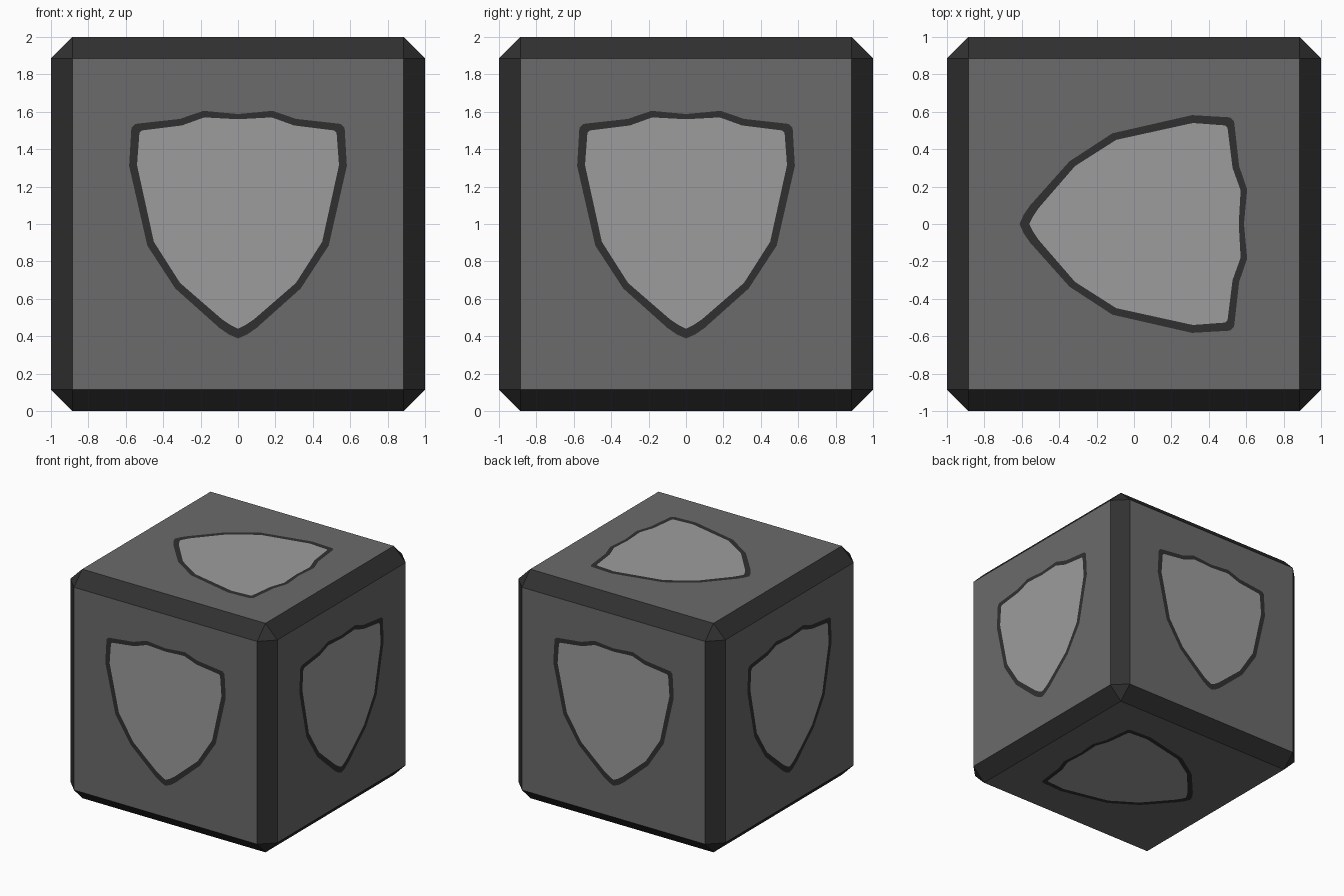
import bpy, bmesh
from mathutils import Vector

if "Cube" in bpy.data.objects:
    bpy.data.objects.remove(bpy.data.objects["Cube"])

CHAMFER = 0.115
H = 1 - CHAMFER            # half size of each flat panel
CENTRE = Vector((0, 0, 1))


def material(name, v):
    m = bpy.data.materials.new(name)
    m.diffuse_color = (v, v, v, 1)
    m.use_nodes = True
    m.node_tree.nodes["Principled BSDF"].inputs["Base Color"].default_value = m.diffuse_color
    return m


DARK = material("charcoal_edge", 0.030)
MID = material("mid_grey_panel", 0.145)
LIGHT = material("light_grey_shield", 0.335)

# Right half of the shield outlines, top centre down to the tip (v is measured from cube centre)
OUTER = [(0, .588), (.185, .605), (.31, .562), (.55, .535), (.57, .515), (.582, .31),
         (.485, -.115), (.335, -.345), (.10, -.555), (.05, -.59), (0, -.612)]
INNER = [(0, .56), (.18, .57), (.30, .527), (.515, .50), (.527, .488), (.54, .315),
         (.45, -.095), (.31, -.315), (.085, -.51), (.04, -.54), (0, -.56)]


def add_object(name, bm, mats):
    mesh = bpy.data.meshes.new(name)
    bm.to_mesh(mesh)
    bm.free()
    for m in mats:
        mesh.materials.append(m)
    ob = bpy.data.objects.new(name, mesh)
    bpy.context.collection.objects.link(ob)
    return ob


# Chamfered edges and corners of the cube, with the six flat sides left open
bm = bmesh.new()
bmesh.ops.create_cube(bm, size=2)
bmesh.ops.bevel(bm, geom=bm.edges[:], offset=CHAMFER, segments=1,
                profile=0.5, affect='EDGES')
bm.normal_update()
flat = [f for f in bm.faces if max(abs(c) for c in f.normal) > 0.99]
bmesh.ops.delete(bm, geom=flat, context='FACES_ONLY')
bmesh.ops.translate(bm, verts=bm.verts[:], vec=CENTRE)
add_object("edge_frame", bm, [DARK])


# One side: panel around the shield, dark shield border, light shield face
def side_panel(name, normal, up):
    n, v = Vector(normal), Vector(up)
    u = v.cross(n)
    bm = bmesh.new()

    def face(points, mat):
        f = bm.faces.new([bm.verts.new(CENTRE + n + u * a + v * b) for a, b in points])
        f.material_index = mat
        f.normal_update()
        if f.normal.dot(n) < 0:
            f.normal_flip()

    for s in (1, -1):
        out = [(s * a, b) for a, b in OUTER]
        inn = [(s * a, b) for a, b in INNER]
        face([(0, H), (s * H, H), (s * H, -H), (0, -H)] + out[::-1], 0)
        for i in range(len(out) - 1):
            face([out[i], out[i + 1], inn[i + 1], inn[i]], 1)
    face(INNER + [(-a, b) for a, b in INNER[-2:0:-1]], 2)
    bmesh.ops.remove_doubles(bm, verts=bm.verts[:], dist=1e-5)
    add_object(name, bm, [MID, DARK, LIGHT])


Z, X = (0, 0, 1), (1, 0, 0)
side_panel("front_panel", (0, -1, 0), Z)
side_panel("back_panel", (0, 1, 0), Z)
side_panel("right_panel", (1, 0, 0), Z)
side_panel("left_panel", (-1, 0, 0), Z)
side_panel("top_panel", (0, 0, 1), X)
side_panel("bottom_panel", (0, 0, -1), X)
